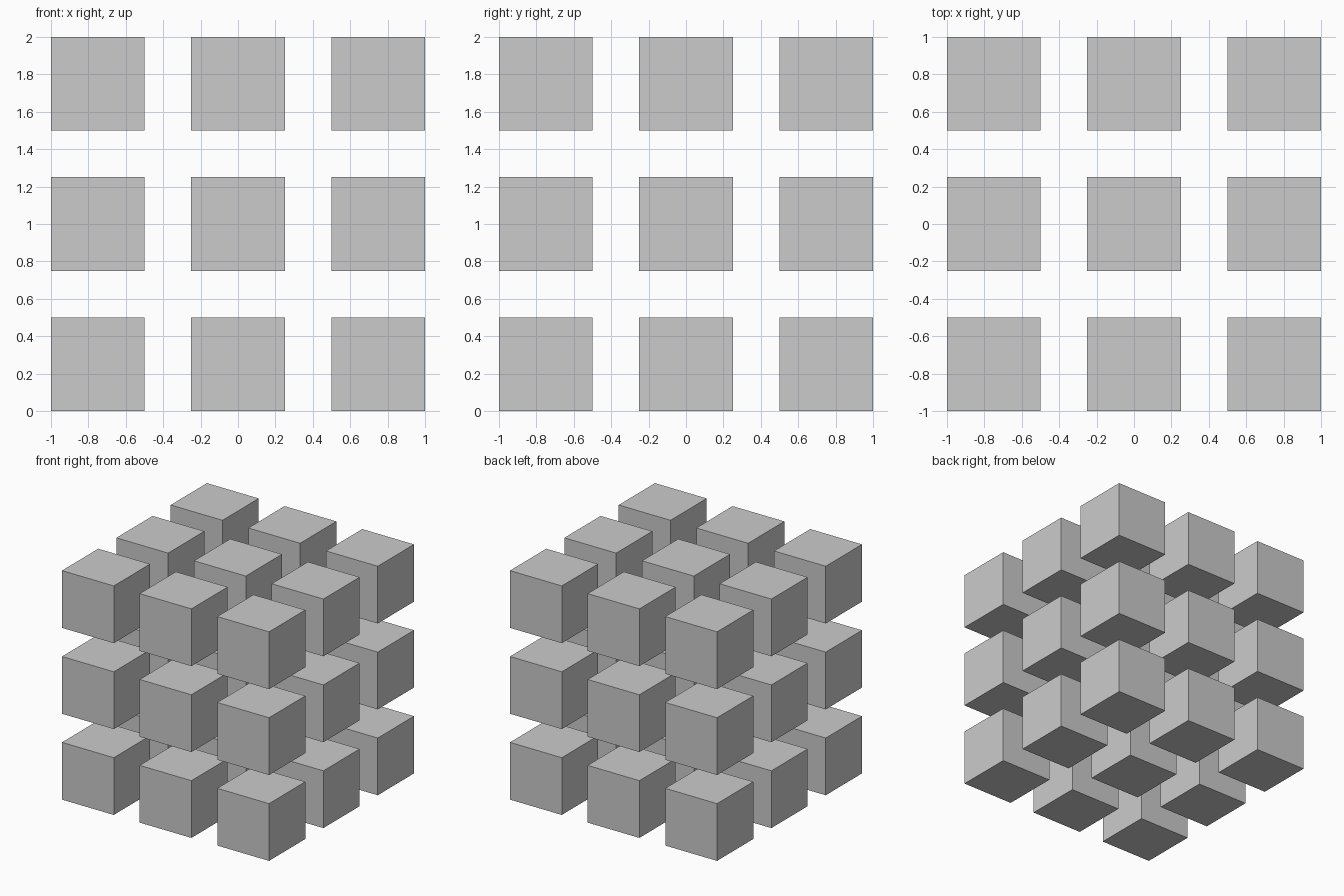
import bpy

if "Cube" in bpy.data.objects:
    bpy.data.objects.remove(bpy.data.objects["Cube"])

SIZE = 0.5    # cube edge
PITCH = 0.75  # distance between cube centres

# Corner cube of the lattice
bpy.ops.mesh.primitive_cube_add(size=SIZE, location=(-PITCH, -PITCH, SIZE / 2))
lattice = bpy.context.object
lattice.name = "cube_lattice"

# Repeat three times along each axis
for axis, name in enumerate("XYZ"):
    arr = lattice.modifiers.new("repeat_" + name, 'ARRAY')
    arr.count = 3
    arr.use_relative_offset = False
    arr.use_constant_offset = True
    offset = [0.0, 0.0, 0.0]
    offset[axis] = PITCH
    arr.constant_offset_displace = offset
